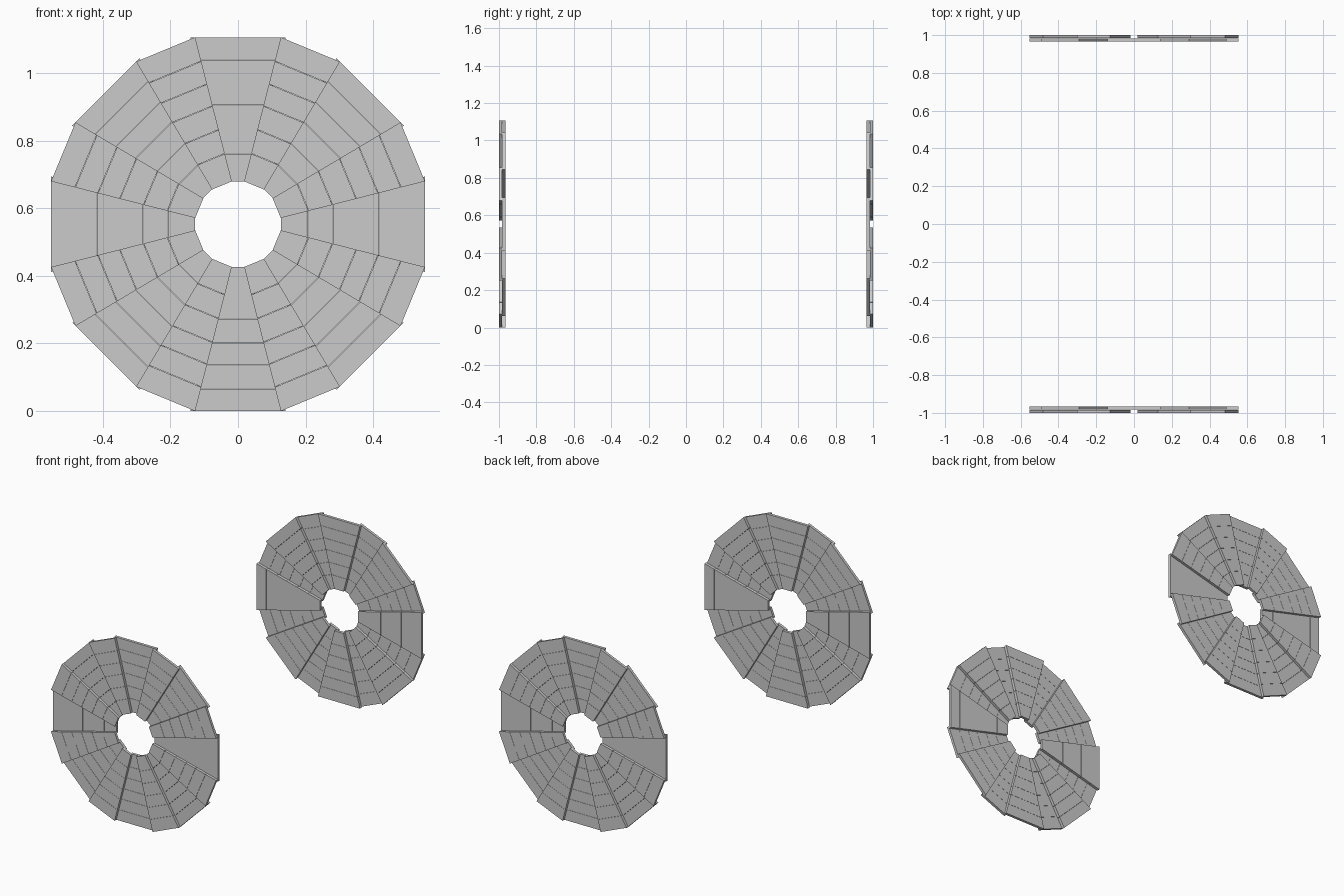
import bpy, bmesh, math
from mathutils import Matrix

if "Cube" in bpy.data.objects:
    bpy.data.objects.remove(bpy.data.objects["Cube"])

CENTRE_Z = 0.553
SEAM = 0.001          # hairline between neighbouring planks


def tapered_panel(name, r_in, r_out, half_in, half_out, y0, y1, angle, seams):
    """One radial panel made of tapered planks, laid along +x then turned."""
    bm = bmesh.new()

    def half(r):
        return half_in + (half_out - half_in) * (r - r_in) / (r_out - r_in)

    stops = [r_in] + seams + [r_out]
    for i in range(len(stops) - 1):
        a = stops[i] + (SEAM / 2 if i else 0)
        b = stops[i + 1] - (SEAM / 2 if i < len(stops) - 2 else 0)
        outline = [(a, -half(a)), (b, -half(b)), (b, half(b)), (a, half(a))]
        near = [bm.verts.new((x, y0, z)) for x, z in outline]
        far = [bm.verts.new((x, y1, z)) for x, z in outline]
        bm.faces.new(near)
        bm.faces.new(far[::-1])
        for k in range(4):
            n = (k + 1) % 4
            bm.faces.new((near[k], far[k], far[n], near[n]))
    bmesh.ops.recalc_face_normals(bm, faces=bm.faces)
    turn = Matrix.Translation((0, 0, CENTRE_Z)) @ Matrix.Rotation(-angle, 4, 'Y')
    bmesh.ops.transform(bm, matrix=turn, verts=bm.verts)
    mesh = bpy.data.meshes.new(name)
    bm.to_mesh(mesh)
    bm.free()
    obj = bpy.data.objects.new(name, mesh)
    bpy.context.collection.objects.link(obj)
    return obj


# Two facing discs, each an inner ring of wide panels and an outer ring of covers
seams = [0.208, 0.28, 0.352, 0.418, 0.487]
for side, label in ((-1, "front"), (1, "back")):
    for i in range(8):
        angle = i * math.pi / 4
        # wide panels on the side facing the other disc
        tapered_panel(f"{label}_inner_panel_{i + 1}", 0.127, 0.553, 0.031, 0.141,
                      side * 0.966, side * 0.983, angle, seams)
        # narrower cover panels bridging the joints on the outside
        tapered_panel(f"{label}_cover_panel_{i + 1}", 0.124, 0.5596, 0.0316, 0.0945,
                      side * 0.984, side * 1.0, angle + math.pi / 8, seams)
